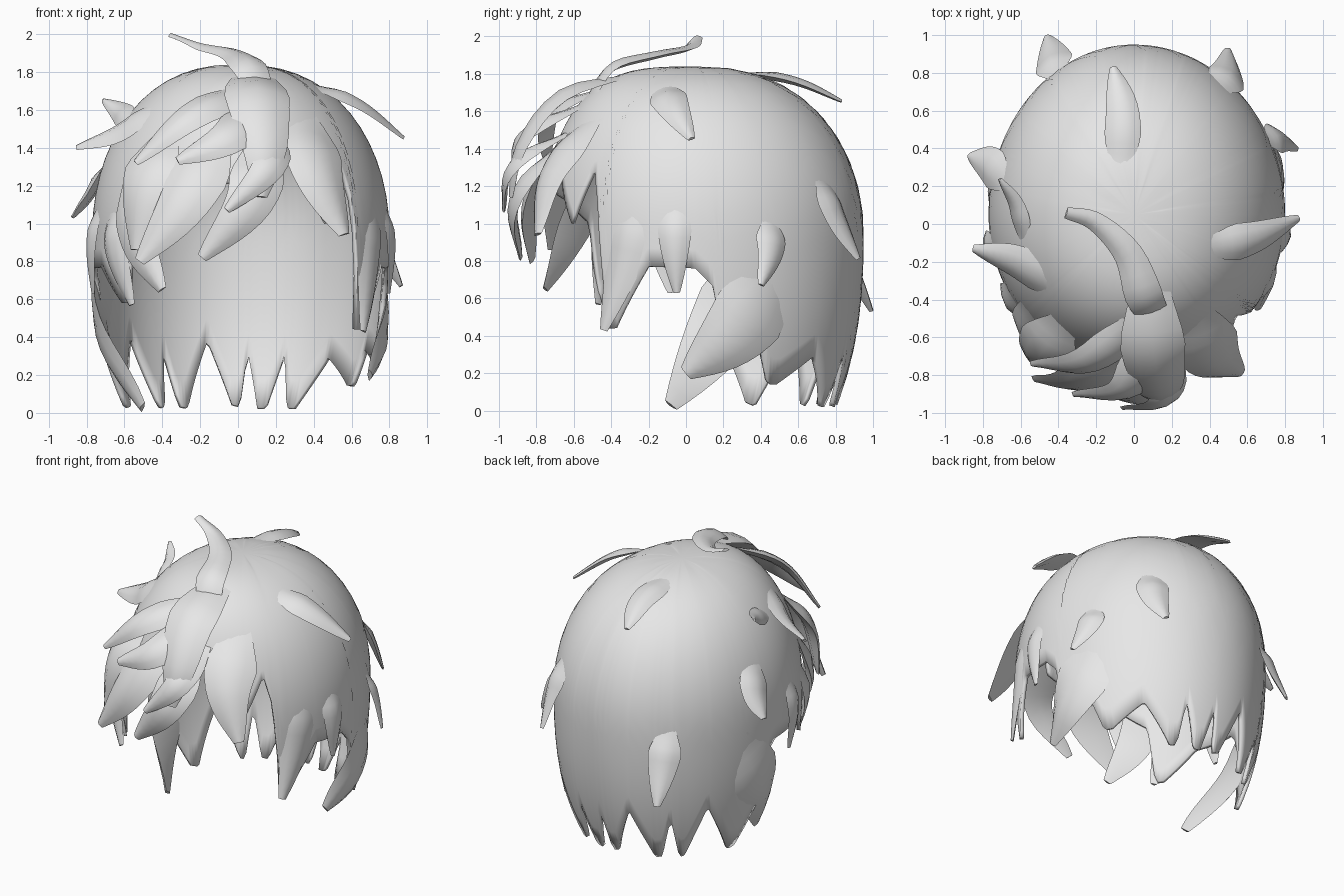
import bpy, bmesh, math
from mathutils import Vector

if "Cube" in bpy.data.objects:
    bpy.data.objects.remove(bpy.data.objects["Cube"], do_unlink=True)

grey = bpy.data.materials.new("hair_grey")
grey.use_nodes = True
grey.diffuse_color = (0.8, 0.8, 0.8, 1)
grey.node_tree.nodes["Principled BSDF"].inputs["Base Color"].default_value = (0.8, 0.8, 0.8, 1)

MID = 0.95    # height where the cap is widest
DOME = 0.89   # height of the dome above that


def finish(bm, name, angle, thickness=0):
    bmesh.ops.recalc_face_normals(bm, faces=bm.faces)
    mesh = bpy.data.meshes.new(name)
    bm.to_mesh(mesh)
    bm.free()
    mesh.materials.append(grey)
    obj = bpy.data.objects.new(name, mesh)
    bpy.context.collection.objects.link(obj)
    if thickness:
        mod = obj.modifiers.new("thickness", "SOLIDIFY")
        mod.thickness = thickness
        mod.offset = -1
    bpy.ops.object.select_all(action="DESELECT")
    obj.select_set(True)
    bpy.context.view_layer.objects.active = obj
    bpy.ops.object.shade_smooth_by_angle(angle=math.radians(angle))


# Scalp cap: a dome whose lower hem is a zigzag of (azimuth from front, height)
HEM = [(-180, .03), (-177, .04), (-167, .38), (-155, .02), (-151, .03), (-146, .33),
       (-142, .02), (-139, .03), (-128, .4), (-115, .02), (-111, .04), (-100, .35),
       (-97, .68), (-92, .76), (-70, .77), (-54, .58), (-50, .58), (-46, 1.0),
       (-32, 1.12), (-10, 1.2), (10, 1.25), (17, 1.45), (22, 1.3), (36, 1.0),
       (46, 1.3), (50, 1.1), (52, .8), (54, .44), (57, .44), (72, .77), (90, .76),
       (97, .65), (99, .26), (114, .33), (119, .14), (123, .14), (139, .29),
       (153, .02), (157, .02), (160, .32), (167, .02), (171, .02), (176, .32), (179, .03), (180, .03)]


def hem_height(a):
    for (a0, z0), (a1, z1) in zip(HEM, HEM[1:]):
        if a0 <= a <= a1:
            return z0 + (z1 - z0) * (a - a0) / (a1 - a0)


def ring_scale(a, z):
    """Width of the cap at height z; the front of the dome is fuller."""
    if z < MID:
        return 1 - 0.17 * (max(0, MID - z) / MID) ** 2.5
    fullness = 0.85 - 0.25 * max(0, math.cos(a)) ** 2
    return max(0, 1 - ((z - MID) / DOME) ** 2) ** (fullness / 2)


def radii(a):
    return (0.8 if a > 0 else 0.77), (0.82 if math.cos(a) > 0 else 0.9)


def cap_point(a, w):
    """w runs down a meridian: 0 at the crown, 1.4 at the widest ring."""
    z = MID + DOME * math.cos(w / 1.4 * math.pi / 2) if w < 1.4 else MID - (w - 1.4)
    s, (rx, ry) = ring_scale(a, z), radii(a)
    return Vector((rx * s * math.sin(a), 0.05 - ry * s * math.cos(a), z))


def snap_to_cap(point):
    """Slide a point along its ray from the middle until it meets the cap."""
    p = Vector(point)
    core = Vector((0, 0.05, min(p.z, MID)))
    low, high = 0, 2
    for _ in range(30):
        k = (low + high) / 2
        q = core + (p - core) * k
        a = math.atan2(q.x, 0.05 - q.y)
        rx, ry = radii(a)
        if math.hypot(q.x / rx, (q.y - 0.05) / ry) < ring_scale(a, q.z):
            low = k
        else:
            high = k
    return core + (p - core) * low * 0.985


def build_cap(columns=240, rows=16):
    bm = bmesh.new()
    crown = bm.verts.new((0, 0.05, MID + DOME))
    grid = []
    for c in range(columns):
        a = -180 + 360 * c / columns
        h = hem_height(a)
        end = 1.4 + MID - h if h < MID else 1.4 * math.acos((h - MID) / DOME) / (math.pi / 2)
        grid.append([bm.verts.new(cap_point(math.radians(a), end * r / rows))
                     for r in range(1, rows + 1)])
    for c in range(columns):
        p, q = grid[c], grid[(c + 1) % columns]
        bm.faces.new((crown, p[0], q[0]))
        for r in range(rows - 1):
            bm.faces.new((p[r], p[r + 1], q[r + 1], q[r]))
    finish(bm, "hair_cap", 50, 0.025)


def spline(points, t):
    """Smooth curve through the points."""
    p = [points[0] * 2 - points[1]] + points + [points[-1] * 2 - points[-2]]
    n = len(points) - 1
    i = min(int(t * n), n - 1)
    u = t * n - i
    a, b, c, d = p[i:i + 4]
    return 0.5 * (2 * b + (c - a) * u + (2 * a - 5 * b + 4 * c - d) * u ** 2
                  + (3 * b - a - 3 * c + d) * u ** 3)


# Lens-shaped lock section: ridged outside, nearly flat inside
SECTION = [(-1, 0), (-.55, .65), (0, 1), (.55, .65), (1, 0), (0, -.3)]


def lock(name, width, *points, taper=2.0, bulk=0.045, rows=12):
    """Lock of hair that grows out of the cap and narrows to a blunt tip."""
    path = [snap_to_cap(points[0])] + [Vector(v) for v in points[1:]]
    bm = bmesh.new()
    rings = []
    for r in range(rows + 1):
        t = r / rows
        p = spline(path, t)
        along = (spline(path, min(1, t + .02)) - spline(path, max(0, t - .02))).normalized()
        out = p - Vector((0, 0.05, min(p.z, MID)))
        side = along.cross(out).normalized()
        up = side.cross(along).normalized()
        half = width / 2 * (0.18 + 0.82 * (1 - t ** taper)) * min(1, 0.4 + 2 * t)
        thick = (min(0.3 * half, bulk) + 0.008) * min(1, 0.1 + 3 * t)
        rings.append([bm.verts.new(p + side * half * x + up * thick * y) for x, y in SECTION])
    n = len(SECTION)
    for a, b in zip(rings, rings[1:]):
        for i in range(n):
            bm.faces.new((a[i], a[(i + 1) % n], b[(i + 1) % n], b[i]))
    bm.faces.new(rings[0])
    bm.faces.new(rings[-1])
    finish(bm, name, 45)


build_cap()

# Crown cowlick and loose tufts
lock("cowlick", .34, (.14, -.55, 1.7), (.06, -.4, 1.82), (-.03, -.16, 1.89),
     (-.2, .01, 1.93), (-.36, .06, 1.99), taper=.6, bulk=.08, rows=18)
lock("crown_back_tuft", .2, (-.07, .25, 1.78), (-.06, .58, 1.75), (-.11, .83, 1.65), taper=3)
lock("left_top_tuft", .22, (.36, -.12, 1.7), (.64, -.07, 1.62), (.87, .03, 1.45))
lock("right_top_tuft", .26, (-.38, -.32, 1.62), (-.62, -.2, 1.48), (-.85, -.13, 1.4))
lock("right_curl", .15, (-.56, -.1, 1.52), (-.62, .1, 1.59), (-.71, .24, 1.65))
lock("right_side_tuft", .24, (-.7, .22, 1.35), (-.77, .32, 1.16), (-.87, .36, 1.03))

# Fringe, swept toward the right
lock("fringe_root", .38, (.08, -.25, 1.77), (.1, -.65, 1.67), (.14, -.87, 1.4), (.12, -.93, 1.14))
lock("fringe_top", .24, (.08, -.5, 1.75), (-.25, -.72, 1.56), (-.54, -.74, 1.32))
lock("fringe_upper", .27, (.12, -.6, 1.7), (-.04, -.86, 1.46), (-.32, -.9, 1.33))
lock("fringe_outer", .36, (-.1, -.68, 1.5), (-.28, -.82, 1.12), (-.52, -.82, .8))
lock("fringe_middle", .32, (.15, -.75, 1.5), (.06, -.9, 1.12), (-.19, -.88, .82))
lock("fringe_inner", .22, (.2, -.7, 1.55), (.16, -.92, 1.3), (-.06, -.97, 1.07))
lock("fringe_right_wide", .36, (-.4, -.55, 1.5), (-.49, -.68, 1.2), (-.54, -.72, .86))
lock("fringe_right_low", .3, (-.58, -.46, 1.3), (-.53, -.62, .93), (-.4, -.75, .65))
lock("fringe_left", .38, (.36, -.5, 1.6), (.42, -.71, 1.26), (.56, -.79, .94))

# Sideburns and side locks
lock("left_sideburn", .28, (.7, -.25, 1.15), (.69, -.33, .8), (.66, -.44, .43))
lock("right_sideburn", .24, (-.66, -.36, 1.1), (-.64, -.43, .85), (-.56, -.47, .57))
lock("left_ear_lock", .2, (.77, -.06, 1.12), (.8, -.06, .88), (.79, -.05, .63))
lock("right_ear_lock", .2, (-.75, -.12, 1.12), (-.77, -.12, .88), (-.76, -.08, .63))
lock("left_side_flick", .2, (.72, .46, 1.02), (.77, .45, .85), (.86, .4, .67))
lock("left_nape_lock", .46, (.7, .5, .72), (.74, .26, .42), (.69, .0, .2))
lock("right_nape_lock", .46, (-.7, .42, .85), (-.7, .18, .42), (-.5, -.08, .03))

# Back flicks
lock("back_left_flick", .24, (.47, .74, 1.26), (.5, .8, 1.03), (.5, .92, .81))
lock("back_right_flick", .24, (-.42, .8, 1.0), (-.43, .88, .76), (-.46, .99, .53))
